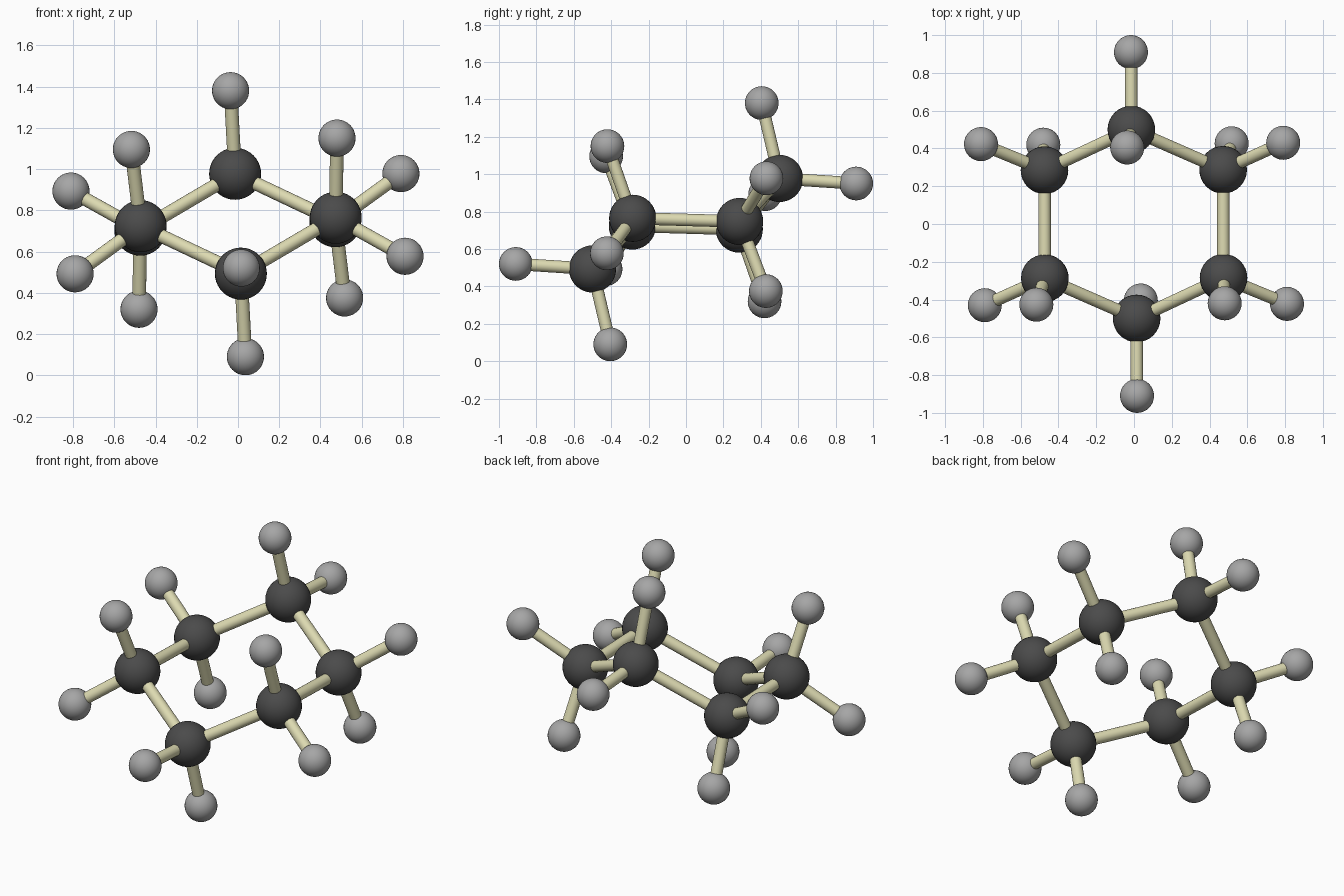
import bpy
from mathutils import Vector

if "Cube" in bpy.data.objects:
    bpy.data.objects.remove(bpy.data.objects["Cube"])

CENTRE = Vector((0, 0, 0.735))
BIG_R, SMALL_R, ROD_R = 0.126, 0.09, 0.033


def material(name, rgb):
    m = bpy.data.materials.new(name)
    m.diffuse_color = (*rgb, 1)
    m.use_nodes = True
    m.node_tree.nodes["Principled BSDF"].inputs["Base Color"].default_value = m.diffuse_color
    return m


DARK = material("dark_grey", (0.07, 0.07, 0.07))
LIGHT = material("light_grey", (0.38, 0.38, 0.38))
CREAM = material("cream", (0.72, 0.70, 0.44))


def finish(name, mat):
    ob = bpy.context.object
    ob.name = name
    ob.data.materials.append(mat)
    bpy.ops.object.shade_smooth_by_angle()


def ball(name, pos, radius, mat):
    bpy.ops.mesh.primitive_uv_sphere_add(segments=32, ring_count=20, radius=radius, location=pos)
    finish(name, mat)


def rod(name, a, b):
    d = b - a
    bpy.ops.mesh.primitive_cylinder_add(vertices=20, radius=ROD_R, depth=d.length, location=(a + b) / 2,
                                        rotation=d.to_track_quat('Z', 'Y').to_euler())
    finish(name, CREAM)


def opposite(p):
    return 2 * CENTRE - p


# Half of the molecule: each ring atom with its upright and outward small atoms
half = [
    ((-0.014, 0.50, 0.977), (-0.036, 0.405, 1.38), (-0.016, 0.91, 0.95)),
    ((0.472, 0.287, 0.747), (0.517, 0.427, 0.375), (0.79, 0.43, 0.978)),
    ((0.474, -0.285, 0.764), (0.48, -0.42, 1.15), (0.81, -0.423, 0.577)),
]
half = [[Vector(p) for p in group] for group in half]
# The other half is the same half reflected through the centre point
groups = half + [[opposite(p) for p in group] for group in half]

for i, (c, upright, outward) in enumerate(groups):
    # Ring atom and the rod to its neighbour
    ball(f"ring_atom_{i + 1}", c, BIG_R, DARK)
    rod(f"ring_bond_{i + 1}", c, groups[(i + 1) % 6][0])
    # Two small outer atoms on rods
    for label, h in (("upright", upright), ("outward", outward)):
        ball(f"{label}_atom_{i + 1}", h, SMALL_R, LIGHT)
        rod(f"{label}_bond_{i + 1}", c, h)
